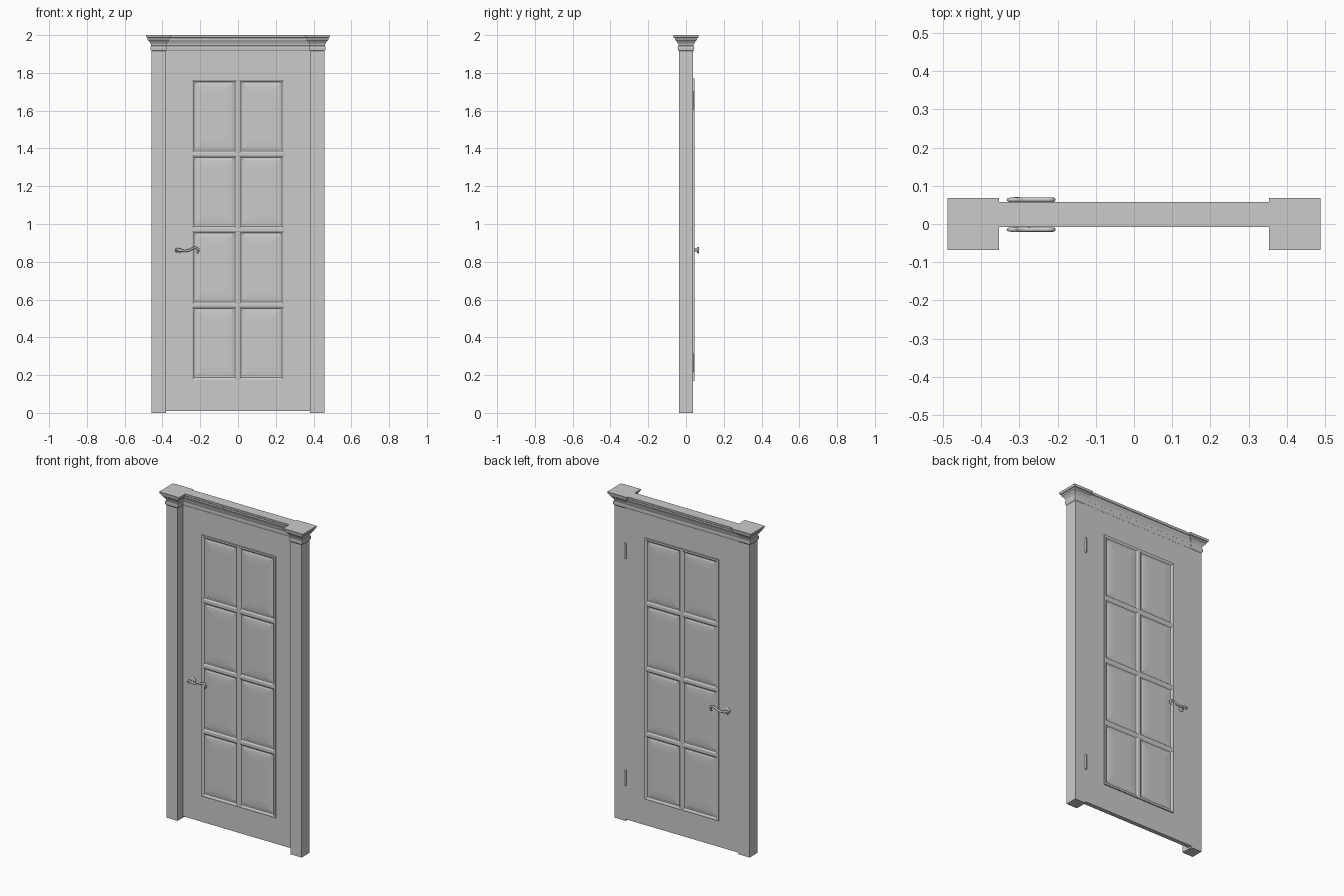
import bpy, bmesh, math

if "Cube" in bpy.data.objects:
    bpy.data.objects.remove(bpy.data.objects["Cube"])

DOOR_Y = 0.0245      # the leaf hangs towards the back of the posts
HALF = 0.013         # half thickness of the leaf


def finish(name, bm, smooth=False):
    bmesh.ops.recalc_face_normals(bm, faces=bm.faces)
    me = bpy.data.meshes.new(name)
    bm.to_mesh(me)
    bm.free()
    ob = bpy.data.objects.new(name, me)
    bpy.context.collection.objects.link(ob)
    if smooth:
        bpy.ops.object.select_all(action='DESELECT')
        ob.select_set(True)
        bpy.context.view_layer.objects.active = ob
        bpy.ops.object.shade_smooth_by_angle(angle=math.radians(30))
    return ob


def loft(bm, rings):
    """Skin a stack of closed rings and cap both ends."""
    vs = [[bm.verts.new(p) for p in r] for r in rings]
    n = len(vs[0])
    for a, b in zip(vs, vs[1:]):
        for i in range(n):
            bm.faces.new((a[i], a[(i + 1) % n], b[(i + 1) % n], b[i]))
    bm.faces.new(vs[0])
    bm.faces.new(vs[-1])


def rect(cx, cy, hx, hy, z):
    return [(cx + a * hx, cy + b * hy, z) for a, b in ((-1, -1), (1, -1), (1, 1), (-1, 1))]


def stack(name, cx, cy, levels):
    bm = bmesh.new()
    loft(bm, [rect(cx, cy, hx, hy, z) for hx, hy, z in levels])
    return finish(name, bm)


def tube(name, pts, radii):
    cu = bpy.data.curves.new(name, 'CURVE')
    cu.dimensions = '3D'
    cu.bevel_depth = 1.0
    cu.bevel_resolution = 2
    cu.use_fill_caps = True
    sp = cu.splines.new('NURBS')
    sp.points.add(len(pts) - 1)
    for p, co, r in zip(sp.points, pts, radii):
        p.co = (*co, 1)
        p.radius = r
    sp.order_u = 3
    sp.use_endpoint_u = True
    sp.resolution_u = 6
    ob = bpy.data.objects.new(name, cu)
    bpy.context.collection.objects.link(ob)
    return ob


# Crown moulding profile: (flare, z), flare from 0 at the shaft to 1 at the top
CROWN = [(0, 1.915), (0.18, 1.922), (0.22, 1.932), (0.18, 1.942), (0.06, 1.944),
         (0.12, 1.952), (0.3, 1.962), (0.55, 1.971), (0.68, 1.975), (0.72, 1.984),
         (0.9, 1.987), (1.0, 2.0)]

# Posts and their capitals
for s, side in ((-1, "left"), (1, "right")):
    stack(side + "_post", s * 0.42, 0, [(0.0375, 0.0375, 0), (0.0375, 0.0375, 1.92)])
    stack(side + "_capital", s * 0.42, 0,
          [(0.0375 + 0.03 * f, 0.0375 + 0.03 * f, z) for f, z in CROWN])

# Lintel moulding between the capitals
stack("lintel", 0, DOOR_Y, [(0.39, 0.0135 + 0.019 * f, z) for f, z in CROWN])

# Door leaf
stack("door_leaf", 0, DOOR_Y, [(0.383, HALF, 0.01), (0.383, HALF, 1.92)])

# Raised panels: two columns by four rows on each face
# profile steps: (inset, height above leaf face)
PANEL = [(0, -0.001), (0, 0.007), (0.008, 0.007), (0.012, 0.005), (0.017, 0.001),
         (0.024, 0.001), (0.028, 0.003), (0.045, 0.0048), (0.07, 0.006)]
for face, label in ((-1, "front"), (1, "back")):
    bm = bmesh.new()
    for col in range(2):
        for row in range(4):
            cx, cz = -0.125 + 0.25 * col, 0.37 + 0.4 * row
            rings = []
            for inset, h in PANEL:
                rings.append([(x, DOOR_Y + face * (HALF + h), z - 0.0)
                              for x, z, _ in rect(cx, cz, 0.125 - inset, 0.2 - inset, 0)])
            loft(bm, rings)
    finish(label + "_panels", bm)

# Hinges on the back
for z, label in ((0.265, "lower"), (1.655, "upper")):
    bm = bmesh.new()
    rings = []
    for r, dz in ((0.003, -0.049), (0.006, -0.045), (0.006, 0.045), (0.003, 0.049)):
        rings.append([(0.383 + r * math.cos(t * math.pi / 6),
                       0.039 + r * math.sin(t * math.pi / 6), z + dz) for t in range(12)])
    loft(bm, rings)
    finish(label + "_hinge", bm, True)

# Lever handles with round roses, one on each face
for face, label in ((-1, "front"), (1, "back")):
    def y(d):
        return DOOR_Y + face * d
    bm = bmesh.new()
    rings = []
    for r, d in ((0.018, 0.012), (0.018, 0.016), (0.013, 0.019), (0.007, 0.021),
                 (0.007, 0.037), (0.010, 0.040), (0.008, 0.045)):
        rings.append([(-0.31 + r * math.cos(t * math.pi / 8), y(d),
                       0.862 + r * math.sin(t * math.pi / 8)) for t in range(16)])
    loft(bm, rings)
    finish(label + "_handle_rose", bm, True)
    path = [(-0.322, 0.850), (-0.329, 0.854), (-0.328, 0.868), (-0.312, 0.866),
            (-0.285, 0.855), (-0.255, 0.862), (-0.232, 0.876), (-0.210, 0.870),
            (-0.211, 0.848), (-0.219, 0.846)]
    radii = [0.003, 0.004, 0.005, 0.007, 0.006, 0.006, 0.006, 0.006, 0.005, 0.004]
    tube(label + "_handle_lever", [(x, y(0.039), z) for x, z in path], radii)
